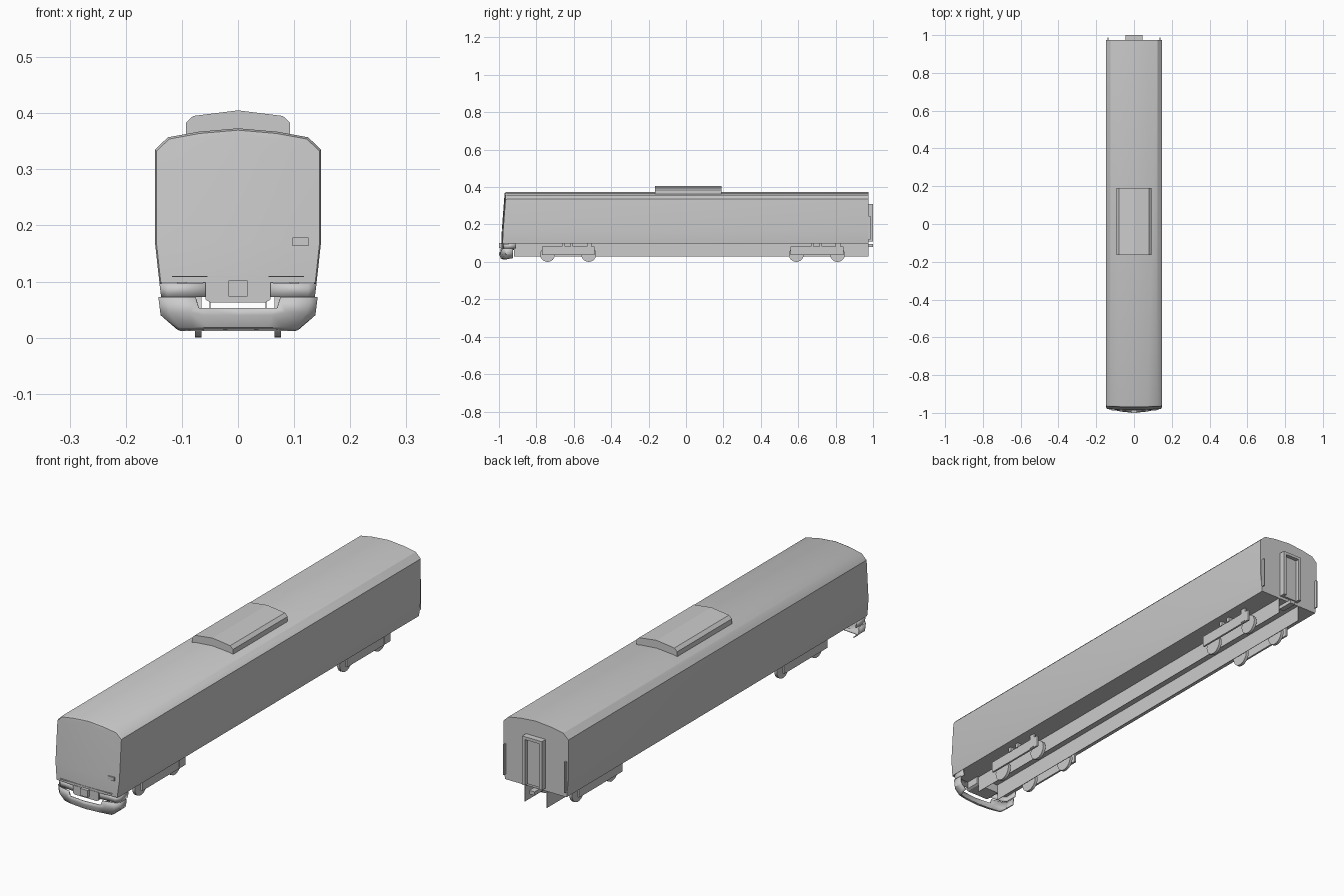
import bpy, bmesh, math
from mathutils import Matrix

if "Cube" in bpy.data.objects:
    bpy.data.objects.remove(bpy.data.objects["Cube"])


def finish(name, bm, smooth=None):
    bmesh.ops.remove_doubles(bm, verts=bm.verts, dist=1e-5)
    bmesh.ops.recalc_face_normals(bm, faces=bm.faces)
    me = bpy.data.meshes.new(name)
    bm.to_mesh(me)
    bm.free()
    ob = bpy.data.objects.new(name, me)
    bpy.context.collection.objects.link(ob)
    if smooth:
        bpy.ops.object.select_all(action='DESELECT')
        ob.select_set(True)
        bpy.context.view_layer.objects.active = ob
        bpy.ops.object.shade_smooth_by_angle(angle=math.radians(smooth))
    return ob


def box(name, x0, x1, y0, y1, z0, z1):
    bm = bmesh.new()
    bmesh.ops.create_cube(bm, size=1, matrix=Matrix.Translation(
        ((x0 + x1) / 2, (y0 + y1) / 2, (z0 + z1) / 2)) @ Matrix.Diagonal((x1 - x0, y1 - y0, z1 - z0, 1)))
    return finish(name, bm)


def prism(name, pts, y0, y1):
    """Extrude an x-z outline along y."""
    bm = bmesh.new()
    f = bm.faces.new([bm.verts.new((x, y0, z)) for x, z in pts])
    r = bmesh.ops.extrude_face_region(bm, geom=[f])
    for v in r['geom']:
        if isinstance(v, bmesh.types.BMVert):
            v.co.y = y1
    return finish(name, bm)


def grid(bm, rows):
    """Skin a table of points with quads, or triangles where points coincide."""
    vs = [[bm.verts.new(p) for p in r] for r in rows]
    for a, b in zip(vs, vs[1:]):
        for i in range(len(a) - 1):
            bm.faces.new((a[i], a[i + 1], b[i + 1], b[i]))


def mirrored(pts):
    return pts + [(-x, z) for x, z in reversed(pts) if x > 0]


# Car body: half profile from sill to ridge, gently raked and bowed cab face
half = [(.140, .098), (.142, .115), (.148, .17), (.148, .335), (.125, .357), (.07, .367), (0, .373)]
ring = mirrored(half)


def face_y(x, z):
    return -.987 + .018 * max(0, (z - .12) / .25) ** 1.3 + .007 * (x / .14) ** 2


def inset(x, z):
    return (x * .982, .098 + (z - .098) * .988)


bm = bmesh.new()
back = [(x, .975, z) for x, z in ring]
shoulder = [(x, face_y(x, z) + .008, z) for x, z in ring]
rim = [(inset(x, z)[0], face_y(*inset(x, z)), inset(x, z)[1]) for x, z in ring]
grid(bm, [r + r[:1] for r in (back, shoulder, rim)])
bm.faces.new([bm.verts.new(p) for p in back])
rows = []
for x, z in half:
    x, z = inset(x, z)
    rows.append([(x * k / 3, face_y(x * k / 3, z), z) for k in range(-3, 4)])
grid(bm, rows[:-1])
tip = bm.verts.new(rows[-1][3])
top = [bm.verts.new(p) for p in rows[-2]]
for a, b in zip(top, top[1:]):
    bm.faces.new((a, b, tip))
finish("car_body", bm, 30)

# Cab face details
box("cab_face_plate", .097, .126, -.985, -.97, .163, .178)
box("cab_face_strip", -.118, .118, -.9885, -.98, .108, .110)

# Roof equipment housing
prism("roof_housing", mirrored([(.093, .355), (.093, .383), (.08, .395), (0, .405)]), -.165, .19)


# Curved shells below the cab
def shell(name, columns, thickness):
    """Columns run from the centre outwards; each is a list of points."""
    bm = bmesh.new()
    grid(bm, [[(-x, y, z) for x, y, z in c] for c in reversed(columns)] + columns[1:]
         if columns[0][0][0] == 0 else columns)
    ob = finish(name, bm, 40)
    m = ob.modifiers.new("thickness", 'SOLIDIFY')
    m.thickness = thickness
    return ob


shell("front_skirt", [
    [(0, -.998, .053), (0, -1.0, .04), (0, -.99, .018), (0, -.975, .012)],
    [(.07, -.992, .053), (.06, -.994, .04), (.055, -.985, .018), (.055, -.972, .012)],
    [(.076, -.991, .072), (.085, -.99, .045), (.08, -.981, .018), (.08, -.97, .012)],
    [(.128, -.98, .072), (.122, -.981, .043), (.105, -.975, .018), (.103, -.966, .012)],
    [(.142, -.965, .072), (.138, -.965, .04), (.115, -.96, .021), (.108, -.957, .014)],
    [(.142, -.925, .072), (.138, -.925, .04), (.122, -.925, .026), (.115, -.925, .02)],
], .004)
for s, side in ((1, "right"), (-1, "left")):
    shell("front_valance_" + side, [
        [(s * .055, -.982, .098), (s * .055, -.982, .072)],
        [(s * .125, -.976, .096), (s * .125, -.976, .072)],
        [(s * .140, -.965, .096), (s * .137, -.965, .072)],
        [(s * .140, -.91, .098), (s * .137, -.91, .072)]], .004)

# Couplers
prism("front_coupler_housing", mirrored([(.05, .063), (.058, .068), (.058, .1)]), -.988, -.92)
box("front_coupler", -.017, .017, -1.0, -.98, .073, .102)
box("rear_coupler", -.012, .012, .93, 1.0, .08, .095)

# Rear gangway: two posts and a lintel around a recessed door
for s, side in ((1, "right"), (-1, "left")):
    a, b = sorted((s * .032, s * .045))
    box("gangway_post_" + side, a, b, .974, 1.0, .11, .31)
    a, b = sorted((s * .136, s * .141))
    box("rear_corner_plate_" + side, a, b, .974, .987, .12, .245)
box("gangway_lintel", -.032, .032, .974, 1.0, .298, .31)
box("gangway_door", -.032, .032, .974, .984, .11, .298)

# Underframe beams
for s, side in ((1, "right"), (-1, "left")):
    box("underframe_beam_" + side, s * .05 - .001, s * .05 + .001, -.92, .975, .03, .099)

# Bogies: side frames, springs, damper, bolster, axles and wheels
for yc, end, d in ((-.63, "front", -1), (.70, "rear", 1)):
    for s, side in ((1, "right"), (-1, "left")):
        tag = end + "_" + side
        x = s * .1
        box("bogie_frame_" + tag, x - .004, x + .004, yc - .14, yc + .142, .036, .082)
        for i, dy in enumerate((-.025, .02)):
            box(f"bogie_spring_{tag}_{i}", x - .008, x + .008, yc + dy - .007, yc + dy + .007, .08, .099)
        box("bogie_damper_" + tag, x - .002, x + .006, yc + .1, yc + .125, .04, .099)
        for i, dy in enumerate((-.11, .11)):
            bm = bmesh.new()
            bmesh.ops.create_cone(bm, cap_ends=True, segments=24, radius1=.04, radius2=.04, depth=.012,
                                  matrix=Matrix.Translation((s * .071, yc + dy, .04)) @ Matrix.Rotation(math.pi / 2, 4, 'Y'))
            finish(f"wheel_{tag}_{i}", bm, 30)
